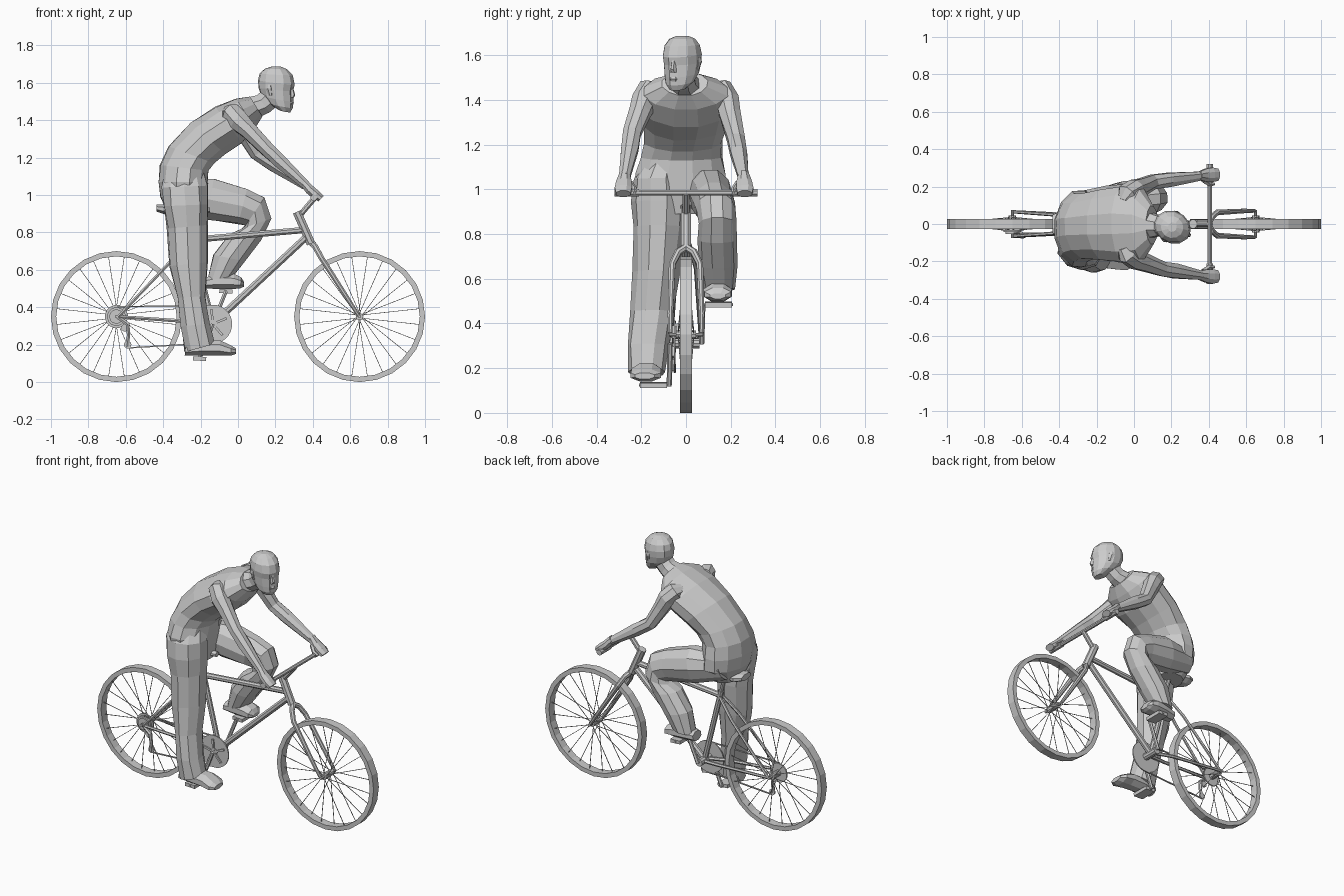
import bpy, bmesh, math, random
from mathutils import Vector, Matrix

random.seed(4)
V = Vector


def skin(name, rings, closed=False):
    """Bridge a list of point rings into one flat-shaded object."""
    bm = bmesh.new()
    rs = [[bm.verts.new(p) for p in r] for r in rings]
    n = len(rs[0])
    pairs = list(zip(rs, rs[1:])) + ([(rs[-1], rs[0])] if closed else [])
    for a, b in pairs:
        for i in range(n):
            bm.faces.new((a[i], a[(i + 1) % n], b[(i + 1) % n], b[i]))
    if not closed:
        bm.faces.new(rs[0])
        bm.faces.new(rs[-1])
    bmesh.ops.recalc_face_normals(bm, faces=bm.faces)
    me = bpy.data.meshes.new(name)
    bm.to_mesh(me)
    bm.free()
    ob = bpy.data.objects.new(name, me)
    bpy.context.collection.objects.link(ob)
    return ob


def loft(name, secs, n=10, jit=0.0, mat=Matrix()):
    """Each section: x0,z0 to x1,z1 across the side view, y centre, half width."""
    rings = []
    for x0, z0, x1, z1, y, b in secs:
        c, u = V(((x0 + x1) / 2, y, (z0 + z1) / 2)), V(((x1 - x0) / 2, 0, (z1 - z0) / 2))
        ring = []
        for i in range(n):
            t = 2 * math.pi * (i + 0.5) / n
            k = 1 + random.uniform(-jit, jit)
            ring.append(mat @ (c + (u * math.cos(t) + V((0, b * math.sin(t), 0))) * 1.04 * k))
        rings.append(ring)
    return skin(name, rings)


def limb(name, pts, n=8, jit=0.0):
    """Tube through points x,y,z,radius."""
    ps = [V(p[:3]) for p in pts]
    whole = (ps[-1] - ps[0]).normalized()
    ref = V((1, 0, 0)) if abs(whole.y) > 0.8 else V((0, 1, 0))
    rings = []
    for i, p in enumerate(ps):
        d = (ps[min(i + 1, len(ps) - 1)] - ps[max(i - 1, 0)]).normalized()
        u = ref.cross(d).normalized()
        w = d.cross(u)
        ring = []
        for j in range(n):
            t = 2 * math.pi * (j + 0.5) / n
            r = pts[i][3] * (1 + random.uniform(-jit, jit))
            ring.append(p + (u * math.cos(t) + w * math.sin(t)) * r)
        rings.append(ring)
    return skin(name, rings)


def rod(name, a, b, r, n=8):
    return limb(name, [(*a, r), (*b, r)], n)


def box(name, c, size, tilt=0):
    m = Matrix.Translation(c) @ Matrix.Rotation(tilt, 4, 'Y')
    sx, sy, sz = (s / 2 for s in size)
    return skin(name, [[m @ V((x, y, z)) for x, z in
                        ((-sx, -sz), (sx, -sz), (sx, sz), (-sx, sz))] for y in (-sy, sy)])


def disc(name, x, y, z, r, h, n=20):
    return rod(name, (x, y - h, z), (x, y + h, z), r, n)


# ---- wheels: square-edged tyre, hub and spokes
for tag, wx in (("rear", -0.65), ("front", 0.65)):
    prof = [(0.322, -0.027), (0.35, -0.027), (0.35, 0.027), (0.322, 0.027)]
    rings = []
    for i in range(24):
        t = 2 * math.pi * i / 24
        rings.append([V((wx + r * math.cos(t), y, 0.35 + r * math.sin(t))) for r, y in prof])
    skin(tag + "_tyre", rings, closed=True)
    rod(tag + "_hub", (wx, -0.045, 0.35), (wx, 0.045, 0.35), 0.02, 10)
    rod(tag + "_axle", (wx, -0.075, 0.35), (wx, 0.075, 0.35), 0.009)
    for i in range(24):
        t, s = 2 * math.pi * (i + 0.5) / 24, (-1) ** i
        a = t + (0.35 if i % 4 < 2 else -0.35)
        rod(tag + "_spoke", (wx + 0.02 * math.cos(a), s * 0.035, 0.35 + 0.02 * math.sin(a)),
            (wx + 0.325 * math.cos(t), s * 0.006, 0.35 + 0.325 * math.sin(t)), 0.0022, 4)

# ---- frame
bb = (-0.135, 0, 0.31)
rod("seat_tube", bb, (-0.255, 0, 0.79), 0.017)
rod("seat_post", (-0.25, 0, 0.77), (-0.29, 0, 0.92), 0.012)
rod("top_tube", (-0.25, 0, 0.76), (0.345, 0, 0.812), 0.018)
rod("down_tube", bb, (0.365, 0, 0.775), 0.02)
rod("head_tube", (0.315, 0, 0.91), (0.39, 0, 0.74), 0.025)
rod("bottom_bracket", (-0.135, -0.06, 0.31), (-0.135, 0.06, 0.31), 0.024, 10)
for s in (-1, 1):
    limb("seat_stay", [(-0.64, s * 0.065, 0.35, 0.009), (-0.36, s * 0.045, 0.645, 0.01), (-0.255, s * 0.015, 0.755, 0.01)], 6)
    limb("chain_stay", [(-0.64, s * 0.065, 0.35, 0.009), (-0.28, s * 0.045, 0.325, 0.011), (-0.135, s * 0.02, 0.31, 0.012)], 6)
    limb("fork_leg", [(0.645, s * 0.07, 0.355, 0.01), (0.59, s * 0.07, 0.44, 0.013), (0.445, s * 0.062, 0.665, 0.016),
                      (0.415, s * 0.035, 0.72, 0.017), (0.398, 0, 0.74, 0.018)], 8)
    # handlebar grips
    rod("grip", (0.405, s * 0.21, 0.985), (0.405, s * 0.32, 0.985), 0.018)
rod("stem", (0.325, 0, 0.885), (0.41, 0, 0.985), 0.016)
rod("handlebar", (0.405, -0.315, 0.985), (0.405, 0.315, 0.985), 0.013)
loft("saddle", [(-0.435, 0.91, -0.435, 0.95, 0, 0.05), (-0.39, 0.895, -0.39, 0.95, 0, 0.075),
                (-0.30, 0.905, -0.30, 0.945, 0, 0.05), (-0.15, 0.905, -0.15, 0.935, 0, 0.018)], 8)

# ---- drivetrain
disc("chainring", -0.135, -0.05, 0.31, 0.104, 0.004, 24)
for i in range(5):
    t = 2 * math.pi * i / 5 + 0.4
    rod("chainring_arm", (-0.135, -0.057, 0.31), (-0.135 + 0.08 * math.cos(t), -0.057, 0.31 + 0.08 * math.sin(t)), 0.009, 4)
for i, r in enumerate((0.062, 0.05, 0.038)):
    disc("rear_cog", -0.65, -0.03 - 0.009 * i, 0.35, r, 0.0045, 16)
disc("jockey_wheel_top", -0.605, -0.05, 0.29, 0.02, 0.005, 10)
disc("jockey_wheel_bottom", -0.59, -0.05, 0.20, 0.02, 0.005, 10)
limb("derailleur", [(-0.645, -0.06, 0.35, 0.012), (-0.59, -0.065, 0.31, 0.013), (-0.585, -0.06, 0.25, 0.01), (-0.595, -0.055, 0.19, 0.011)], 6)
rod("chain_upper", (-0.645, -0.048, 0.403), (-0.135, -0.05, 0.408), 0.005, 4)
rod("chain_lower", (-0.595, -0.05, 0.182), (-0.135, -0.05, 0.21), 0.005, 4)
for s, px, pz in ((-1, -0.205, 0.125), (1, -0.065, 0.485)):
    rod("crank_arm", (-0.135, s * 0.07, 0.31), (px, s * 0.075, pz), 0.012, 6)
    box("pedal", (px, s * 0.145, pz), (0.07, 0.12, 0.022), 0.05)
    rod("pedal_axle", (px, s * 0.065, pz), (px, s * 0.21, pz), 0.008, 6)

# ---- rider: torso and neck (back point, front point)
loft("torso", [(-0.37, 0.89, -0.19, 0.89, -0.02, 0.11), (-0.415, 0.99, -0.17, 0.99, -0.02, 0.195),
               (-0.425, 1.07, -0.165, 1.07, -0.025, 0.20), (-0.415, 1.16, -0.16, 1.13, -0.02, 0.18),
               (-0.37, 1.26, -0.13, 1.17, -0.015, 0.172), (-0.25, 1.385, -0.07, 1.22, -0.005, 0.185),
               (-0.12, 1.47, 0.02, 1.28, 0, 0.205), (-0.01, 1.515, 0.09, 1.36, 0, 0.185),
               (0.065, 1.525, 0.13, 1.42, -0.005, 0.10)], 12, 0.03)
loft("neck", [(0.03, 1.52, 0.11, 1.41, -0.005, 0.075), (0.10, 1.535, 0.17, 1.44, -0.01, 0.055),
              (0.15, 1.58, 0.23, 1.49, -0.018, 0.054)], 8)

# ---- head, turned a little to the rider's right
hm = Matrix.Translation((0.207, -0.018, 0)) @ Matrix.Rotation(math.radians(-25), 4, 'Z')
loft("head", [(0.02, 1.455, 0.075, 1.442, 0, 0.036), (-0.045, 1.495, 0.088, 1.465, 0, 0.062),
              (-0.085, 1.535, 0.089, 1.50, 0, 0.073), (-0.098, 1.575, 0.088, 1.555, 0, 0.08),
              (-0.10, 1.615, 0.096, 1.59, 0, 0.083), (-0.09, 1.65, 0.085, 1.64, 0, 0.075),
              (-0.062, 1.675, 0.055, 1.672, 0, 0.056), (-0.025, 1.687, 0.02, 1.687, 0, 0.025)], 12, 0.015, hm)
loft("nose", [(0.075, 1.585, 0.093, 1.58, 0, 0.008), (0.07, 1.54, 0.108, 1.535, 0, 0.013),
              (0.07, 1.525, 0.10, 1.522, 0, 0.016)], 6, 0, hm)
loft("lips", [(0.07, 1.503, 0.092, 1.503, 0, 0.02), (0.07, 1.493, 0.097, 1.493, 0, 0.024),
              (0.07, 1.482, 0.09, 1.482, 0, 0.018)], 6, 0, hm)
for s in (-1, 1):
    loft("ear", [(-0.012, 1.53, 0.008, 1.53, s * 0.074, 0.006), (-0.03, 1.57, 0.008, 1.57, s * 0.08, 0.01),
                 (-0.025, 1.59, 0.003, 1.59, s * 0.08, 0.007)], 6, 0, hm)

# ---- arms and hands
for side, sh, el, wr in (("right", (-0.015, -0.178, 1.425), (0.15, -0.24, 1.25), (0.36, -0.275, 1.055)),
                         ("left", (-0.015, 0.175, 1.425), (0.10, 0.225, 1.225), (0.36, 0.258, 1.05))):
    a, b, c = V(sh), V(el), V(wr)
    m1, m2 = a.lerp(b, 0.45), b.lerp(c, 0.35)
    limb(side + "_arm", [(a.x - 0.035, a.y * 0.7, a.z + 0.025, 0.035), (a.x - 0.02, a.y * 0.9, a.z + 0.018, 0.058),
                         (a.x + 0.02, a.y * 1.05, a.z - 0.03, 0.058), (*m1, 0.05), (*b, 0.042),
                         (*m2, 0.04), (*c, 0.025)], 8, 0.08)
    y = c.y
    loft(side + "_hand", [(0.335, 1.05, 0.365, 1.085, y, 0.024), (0.365, 1.01, 0.40, 1.05, y * 1.01, 0.036),
                          (0.395, 0.985, 0.435, 1.02, y * 1.02, 0.04), (0.43, 0.965, 0.46, 0.995, y * 1.02, 0.034)], 8)
    s = 1 if y > 0 else -1
    limb(side + "_thumb", [(0.37, y - s * 0.025, 1.03, 0.013), (0.40, y - s * 0.045, 1.0, 0.012), (0.43, y - s * 0.045, 0.985, 0.008)], 5)

# ---- right leg, stretched down to the low pedal
loft("right_leg", [(-0.39, 1.14, -0.19, 1.14, -0.10, 0.075), (-0.41, 1.04, -0.165, 1.05, -0.125, 0.105),
                   (-0.40, 0.94, -0.16, 0.95, -0.122, 0.115),
                   (-0.38, 0.82, -0.165, 0.84, -0.125, 0.108), (-0.365, 0.62, -0.165, 0.64, -0.135, 0.10),
                   (-0.325, 0.45, -0.175, 0.46, -0.15, 0.095), (-0.305, 0.30, -0.15, 0.31, -0.168, 0.09),
                   (-0.285, 0.16, -0.12, 0.205, -0.175, 0.08)], 10, 0.06)
loft("right_shoe", [(-0.285, 0.142, -0.28, 0.20, -0.17, 0.045), (-0.20, 0.14, -0.19, 0.225, -0.172, 0.06),
                    (-0.10, 0.14, -0.095, 0.225, -0.177, 0.068), (-0.04, 0.14, -0.035, 0.195, -0.18, 0.07),
                    (-0.01, 0.15, -0.01, 0.18, -0.185, 0.045)], 8)

# ---- left leg, bent over the high pedal
loft("left_leg", [(-0.36, 0.93, -0.33, 1.08, 0.07, 0.085), (-0.17, 0.865, -0.13, 1.085, 0.11, 0.094),
                  (0.0, 0.845, 0.05, 1.035, 0.125, 0.088), (0.04, 0.835, 0.14, 0.985, 0.135, 0.083),
                  (0.02, 0.82, 0.18, 0.875, 0.14, 0.08), (-0.05, 0.79, 0.125, 0.76, 0.14, 0.085),
                  (-0.13, 0.68, 0.04, 0.645, 0.145, 0.084), (-0.165, 0.545, -0.03, 0.56, 0.15, 0.07)], 10, 0.05)
loft("left_shoe", [(-0.18, 0.50, -0.175, 0.56, 0.14, 0.045), (-0.10, 0.495, -0.09, 0.585, 0.14, 0.06),
                   (-0.03, 0.495, -0.02, 0.58, 0.142, 0.066), (0.012, 0.50, 0.018, 0.56, 0.142, 0.062),
                   (0.033, 0.51, 0.033, 0.535, 0.142, 0.035)], 8)
